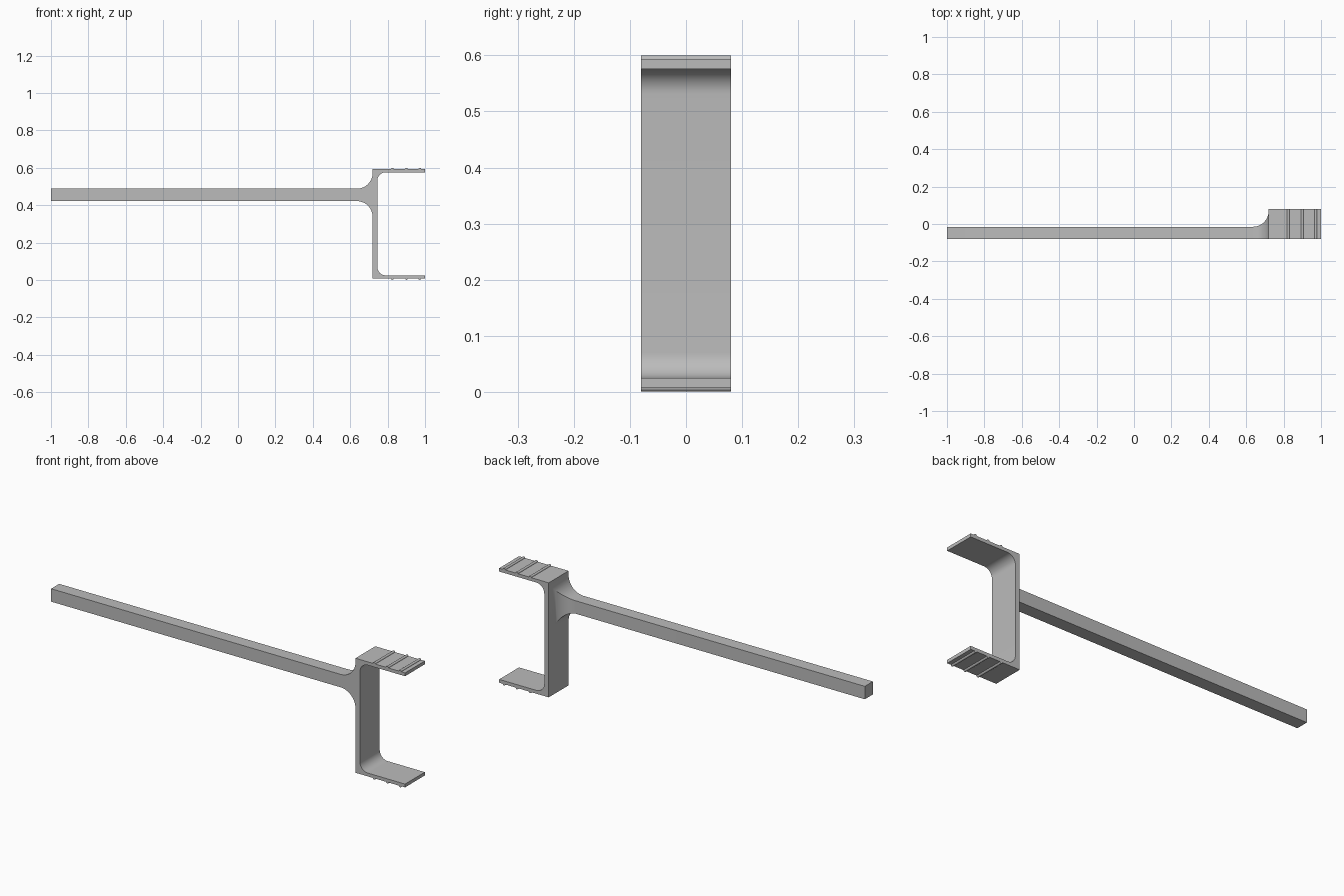
import bpy, bmesh
from math import sin, cos, pi

cube = bpy.data.objects.get("Cube")
if cube:
    bpy.data.objects.remove(cube, do_unlink=True)

grey = bpy.data.materials.new("plain_grey")
grey.use_nodes = True
colour = (0.5, 0.5, 0.5, 1)
grey.diffuse_color = colour
grey.node_tree.nodes["Principled BSDF"].inputs["Base Color"].default_value = colour

FRONT, BACK = -0.08, 0.08
WALL, INNER, TIP = 0.72, 0.745, 1.0
LOW, HIGH, THICK = 0.008, 0.593, 0.017
STEPS = 12


def finish(name, bm):
    bmesh.ops.recalc_face_normals(bm, faces=bm.faces)
    mesh = bpy.data.meshes.new(name)
    bm.to_mesh(mesh)
    bm.free()
    mesh.materials.append(grey)
    obj = bpy.data.objects.new(name, mesh)
    bpy.context.collection.objects.link(obj)
    bpy.ops.object.select_all(action="DESELECT")
    obj.select_set(True)
    bpy.context.view_layer.objects.active = obj
    bpy.ops.object.shade_smooth_by_angle(angle=pi / 6)
    return obj


def loft(name, rings):
    """Join successive rings of points and cap both ends."""
    bm = bmesh.new()
    loops = [[bm.verts.new(p) for p in ring] for ring in rings]
    n = len(loops[0])
    for a, b in zip(loops, loops[1:]):
        for i in range(n):
            j = (i + 1) % n
            bm.faces.new((a[i], a[j], b[j], b[i]))
    bm.faces.new(loops[0])
    bm.faces.new(loops[-1])
    return finish(name, bm)


def extrude(name, profile):
    return loft(name, [[(x, y, z) for x, z in profile] for y in (FRONT, BACK)])


def arc(cx, cz, r, start, end):
    angles = [start + (end - start) * i / STEPS for i in range(STEPS + 1)]
    return [(cx + r * cos(a), cz + r * sin(a)) for a in angles]


# C-shaped bracket with rounded inner corners
R = 0.045
floor, ceiling = LOW + THICK, HIGH - THICK
profile = [(WALL, HIGH), (WALL, LOW), (TIP, LOW), (TIP, floor)]
profile += arc(INNER + R, floor + R, R, 1.5 * pi, pi)
profile += arc(INNER + R, ceiling - R, R, pi, pi / 2)
profile += [(TIP, ceiling), (TIP, HIGH)]
extrude("bracket", profile)

# Grip ribs across the outside of both flanges
for i, x in enumerate((0.825, 0.9, 0.972)):
    extrude(f"upper_rib_{i + 1}", arc(x, HIGH, 0.007, 0, pi))
    extrude(f"lower_rib_{i + 1}", arc(x, LOW, 0.007, pi, 2 * pi))

# Square arm flaring into the wall on its top, bottom and back
FLARE = 0.085
sections = [(-1.0, 0)]
for i in range(STEPS + 1):
    a = pi / 2 * i / STEPS
    sections.append((WALL - FLARE + FLARE * sin(a), FLARE * (1 - cos(a))))
rings = []
for x, grow in sections:
    back, low, high = -0.015 + grow, 0.422 - grow, 0.488 + grow
    rings.append([(x, FRONT, low), (x, back, low), (x, back, high), (x, FRONT, high)])
loft("arm", rings)
